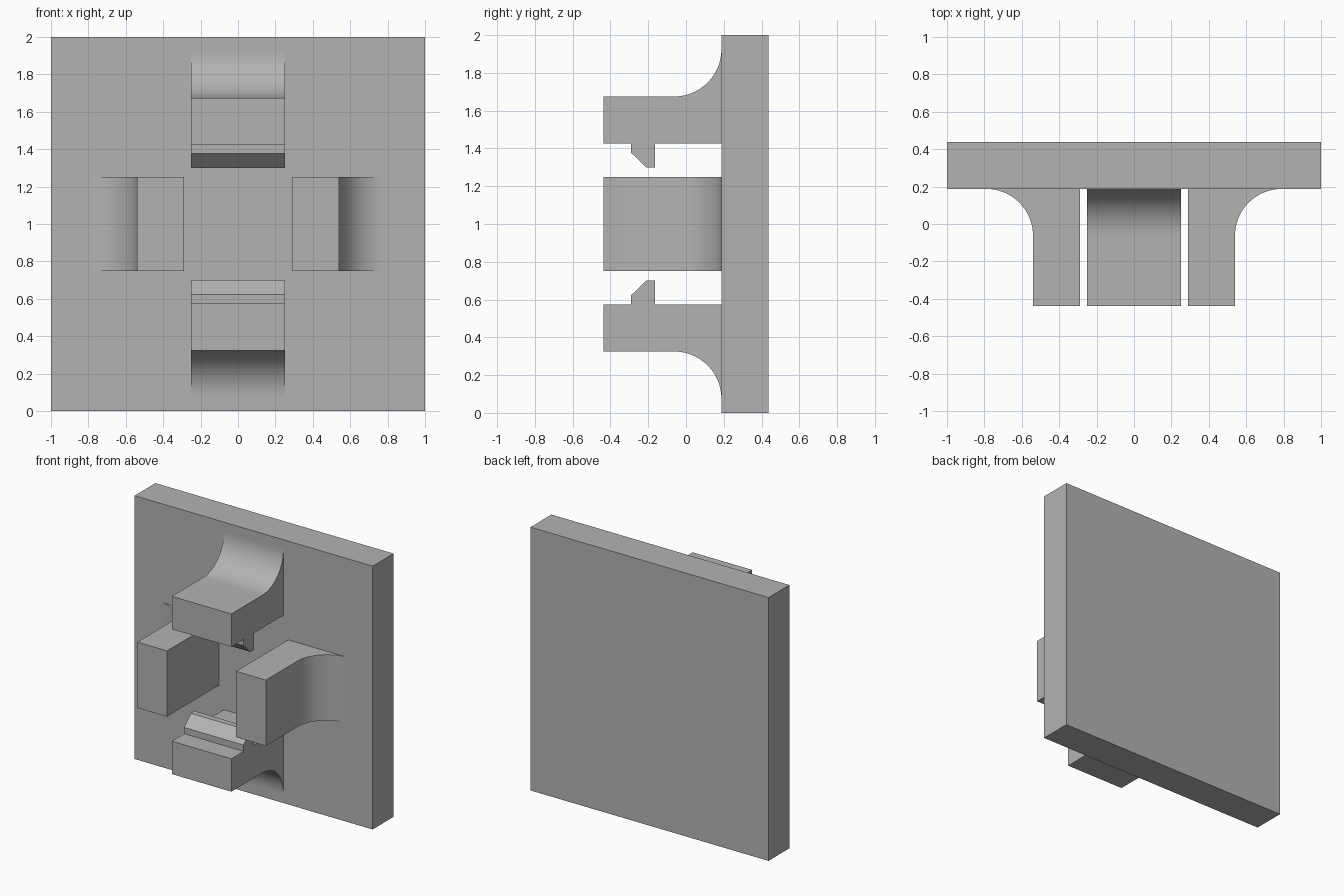
import bpy, bmesh, math
from mathutils import Vector

if "Cube" in bpy.data.objects:
    bpy.data.objects.remove(bpy.data.objects["Cube"], do_unlink=True)

GREY = (0.45, 0.45, 0.45, 1)
mat = bpy.data.materials.new("plain grey")
mat.use_nodes = True
mat.diffuse_color = GREY
mat.node_tree.nodes["Principled BSDF"].inputs["Base Color"].default_value = GREY

FRONT, FACE, BACK = -0.4375, 0.1875, 0.4375   # depth of arm tips, plate front, plate back
INNER, OUTER, RADIUS = 0.425, 0.675, 0.25     # distances from the plate centre


def extrude_profile(name, points, origin, sweep):
    """Close a planar profile and sweep it into a solid."""
    bm = bmesh.new()
    face = bm.faces.new([bm.verts.new(origin + p) for p in points])
    swept = bmesh.ops.extrude_face_region(bm, geom=[face])["geom"]
    bmesh.ops.translate(bm, vec=sweep, verts=[g for g in swept if isinstance(g, bmesh.types.BMVert)])
    bmesh.ops.recalc_face_normals(bm, faces=bm.faces)
    mesh = bpy.data.meshes.new(name)
    bm.to_mesh(mesh)
    bm.free()
    mesh.materials.append(mat)
    obj = bpy.data.objects.new(name, mesh)
    bpy.context.collection.objects.link(obj)
    bpy.ops.object.select_all(action="DESELECT")
    obj.select_set(True)
    bpy.context.view_layer.objects.active = obj
    bpy.ops.object.shade_smooth_by_angle(angle=math.radians(30))
    return obj


def arm(name, angle, inner, hooked):
    """Arm with a filleted root, pointing its outer side along the given angle."""
    out = Vector((math.cos(angle), 0, math.sin(angle)))
    side = Vector((-math.sin(angle), 0, math.cos(angle)))
    outer = inner + OUTER - INNER
    profile = [(inner, FRONT), (outer, FRONT)]
    # Concave fillet running into the plate
    for i in range(25):
        t = math.pi - i / 24 * math.pi / 2
        profile.append((outer + RADIUS * (1 + math.cos(t)), FACE - RADIUS + RADIUS * math.sin(t)))
    profile.append((inner, FACE))
    # Catch on the inner side
    if hooked:
        profile += [(inner, -0.165), (0.3, -0.165), (0.3, -0.21), (0.377, -0.29), (inner, -0.29)]
    points = [out * d + Vector((0, y, 0)) for d, y in profile]
    return extrude_profile(name, points, Vector((0, 0, 1)) - side * 0.25, side * 0.5)


# Back plate
corners = [Vector((x, FACE, z)) for x, z in ((-1, 0), (1, 0), (1, 2), (-1, 2))]
extrude_profile("back_plate", corners, Vector(), Vector((0, BACK - FACE, 0)))

# Two hooked clips and two plain side guides
arm("upper_clip", math.pi / 2, INNER, True)
arm("lower_clip", -math.pi / 2, INNER, True)
arm("left_guide", 0, 0.29, False)
arm("right_guide", math.pi, 0.29, False)
